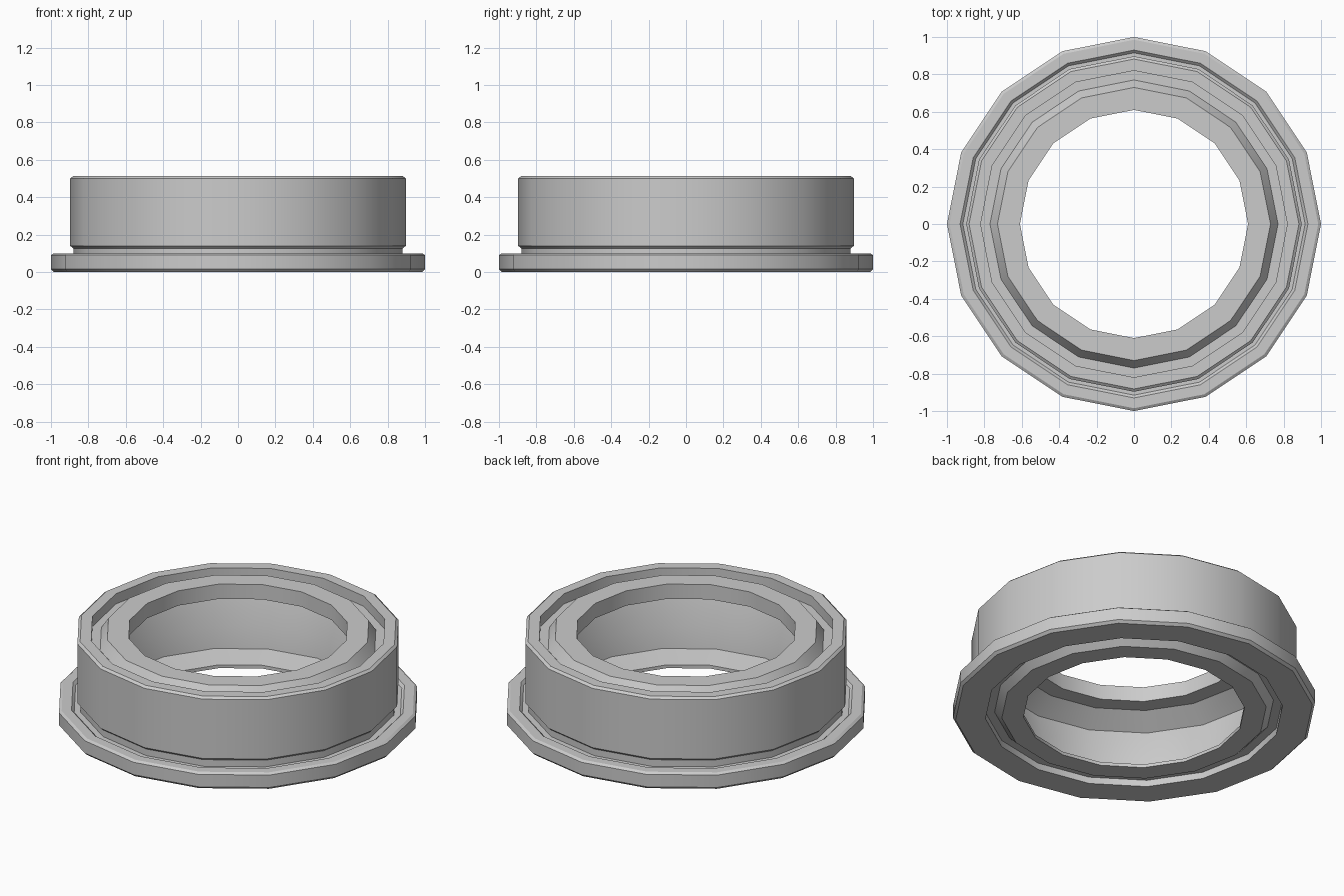
import bpy, bmesh, math

cube = bpy.data.objects.get("Cube")
if cube:
    bpy.data.objects.remove(cube, do_unlink=True)

SIDES = 16

# Plain grey finish
grey = bpy.data.materials.new("grey")
grey.use_nodes = True
COLOUR = (0.6, 0.6, 0.6, 1)
grey.diffuse_color = COLOUR
grey.node_tree.nodes["Principled BSDF"].inputs["Base Color"].default_value = COLOUR


def lathe(name, profile):
    """Turn a closed (radius, height) profile about the z axis."""
    bm = bmesh.new()
    verts = [bm.verts.new((r, 0, z)) for r, z in profile]
    edges = [bm.edges.new((a, b)) for a, b in zip(verts, verts[1:] + verts[:1])]
    bmesh.ops.spin(bm, geom=verts + edges, cent=(0, 0, 0), axis=(0, 0, 1),
                   angle=math.tau, steps=SIDES, use_merge=False)
    bmesh.ops.remove_doubles(bm, verts=bm.verts, dist=0.0005)
    bmesh.ops.recalc_face_normals(bm, faces=bm.faces)
    mesh = bpy.data.meshes.new(name)
    bm.to_mesh(mesh)
    bm.free()
    mesh.materials.append(grey)
    obj = bpy.data.objects.new(name, mesh)
    bpy.context.collection.objects.link(obj)
    bpy.ops.object.select_all(action="DESELECT")
    obj.select_set(True)
    bpy.context.view_layer.objects.active = obj
    bpy.ops.object.shade_smooth_by_angle(angle=math.radians(30))
    return obj


# Bottom face with its ring groove
underside = [(0.61, 0), (0.73, 0), (0.77, 0.04), (0.82, 0.04), (0.82, 0), (0.985, 0)]
# Wide flange with bevelled edges, and the neck above it
flange = [(1, 0.015), (1, 0.09), (0.985, 0.1), (0.93, 0.1), (0.915, 0.085),
          (0.88, 0.085), (0.88, 0.125)]
# Barrel with bevelled edges
barrel = [(0.897, 0.14), (0.897, 0.5), (0.882, 0.512)]
# Rim, ring groove and inner lip on top
top = [(0.82, 0.512), (0.82, 0.45), (0.77, 0.45), (0.73, 0.51), (0.61, 0.51)]
# Hollow inside, wider than both openings
cavity = [(0.61, 0.42), (0.71, 0.42), (0.82, 0.34), (0.775, 0.18), (0.76, 0.05), (0.61, 0.02)]

lathe("flanged_ring", underside + flange + barrel + top + cavity)
